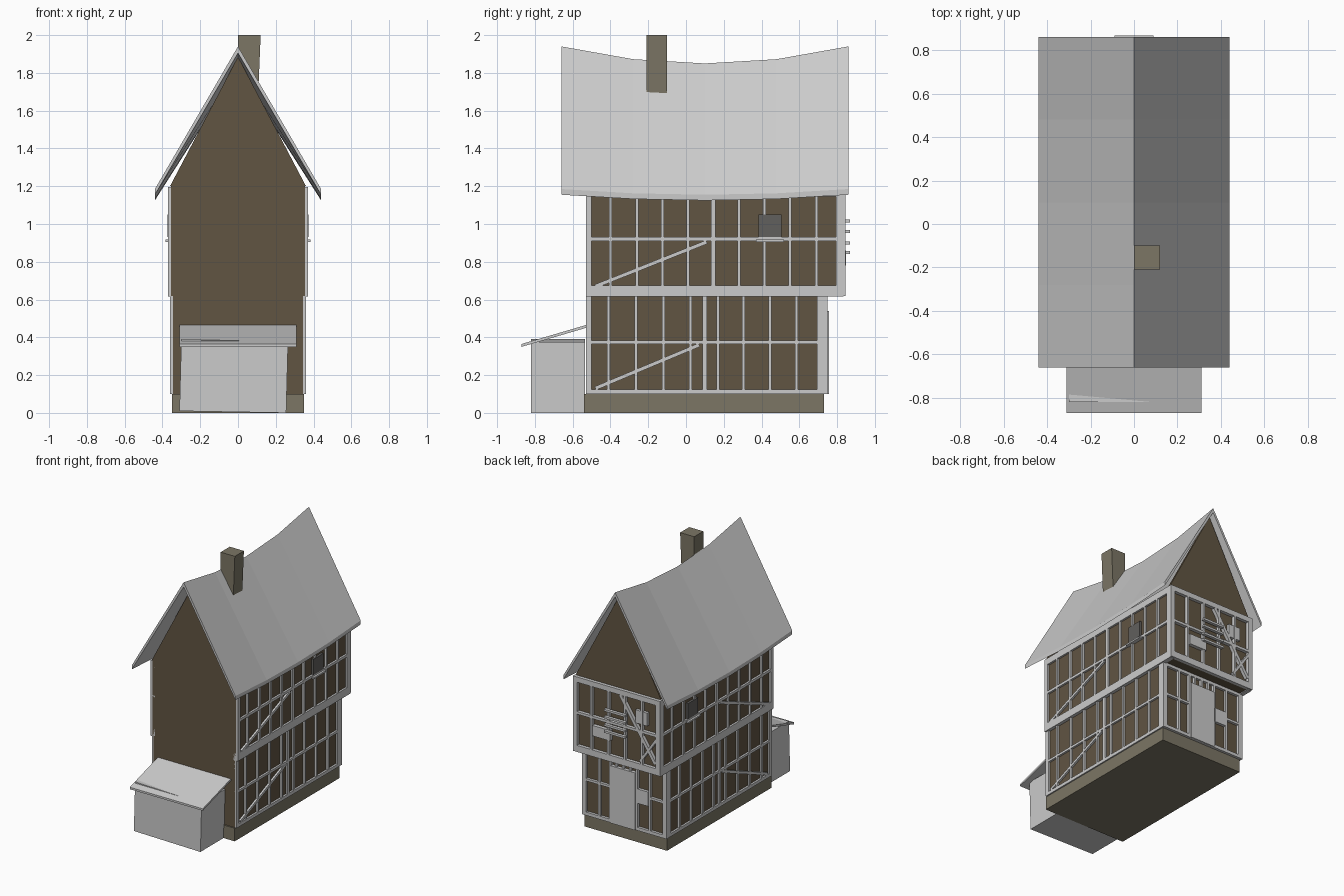
import bpy, bmesh
from mathutils import Vector


def material(name, rgb):
    m = bpy.data.materials.new(name)
    m.diffuse_color = (*rgb, 1)
    return m


BROWN = material("brown_infill", (0.12, 0.09, 0.055))
STONE = material("stone", (0.20, 0.18, 0.13))
DARK = material("dark_window", (0.12, 0.115, 0.11))


def finish(name, bm, mat=None):
    bmesh.ops.recalc_face_normals(bm, faces=bm.faces)
    me = bpy.data.meshes.new(name)
    bm.to_mesh(me)
    bm.free()
    ob = bpy.data.objects.new(name, me)
    bpy.context.collection.objects.link(ob)
    if mat:
        me.materials.append(mat)
    return ob


def loft(bm, rings):
    """Closed solid through equal-length rings of points."""
    vs = [[bm.verts.new(p) for p in r] for r in rings]
    n = len(vs[0])
    for a, b in zip(vs, vs[1:]):
        for i in range(n):
            j = (i + 1) % n
            bm.faces.new((a[i], a[j], b[j], b[i]))
    bm.faces.new(vs[0])
    bm.faces.new(vs[-1][::-1])


def box(name, x, y, z, mat=None):
    bm = bmesh.new()
    loft(bm, [[(x[0], y[0], h), (x[1], y[0], h), (x[1], y[1], h), (x[0], y[1], h)] for h in z])
    return finish(name, bm, mat)


def frame(name, bars, to3d, d0, d1, mat=None):
    """Bars (u1, z1, u2, z2, width) laid flat on a wall, from depth d0 to d1."""
    bm = bmesh.new()
    for u1, z1, u2, z2, w in bars:
        a, b = Vector((u1, z1)), Vector((u2, z2))
        t = (b - a).normalized()
        n = Vector((-t.y, t.x)) * w / 2
        loft(bm, [[to3d(p.x, p.y, d) for p in (a - n, b - n, b + n, a + n)] for d in (d0, d1)])
    return finish(name, bm, mat)


# Walls, stone footing and gables
box("stone_footing", (-0.35, 0.35), (-0.54, 0.73), (0, 0.10), STONE)
box("lower_walls", (-0.345, 0.345), (-0.53, 0.73), (0.10, 0.62), BROWN)
box("upper_walls", (-0.355, 0.355), (-0.53, 0.82), (0.62, 1.20), BROWN)
for name, y in (("front_gable", -0.53), ("back_gable", 0.80)):
    bm = bmesh.new()
    loft(bm, [[(-0.36, k, 1.20), (0.36, k, 1.20), (0, k, 1.885)] for k in (y, y + 0.02)])
    finish(name, bm, BROWN)

# Sagging roof, one slab per slope
for name, s in (("roof_right", 1), ("roof_left", -1)):
    bm = bmesh.new()
    rings = []
    for i in range(5):
        t = (i - 2) / 2
        y, ridge, eave = 0.10 + 0.76 * t, 1.85 + 0.09 * t * t, 1.155 + 0.03 * t * t
        rings.append([(0, y, ridge), (s * 0.44, y, eave),
                      (s * 0.44, y, eave - 0.03), (0, y, ridge - 0.035)])
    loft(bm, rings)
    finish(name, bm)

# Chimney, slightly wider at the top
bm = bmesh.new()
loft(bm, [[(0, -0.21, z), (x, -0.21, z), (x, -0.10, z), (0, -0.10, z)]
          for z, x in ((1.64, 0.105), (2.0, 0.12))])
finish("chimney", bm, STONE)

# Lean-to shed with sloping roof
bm = bmesh.new()
loft(bm, [[(-0.31, -0.82, 0.01), (0.255, -0.82, 0), (0.255, -0.535, 0), (-0.31, -0.535, 0.01)],
          [(-0.30, -0.82, 0.39), (0.265, -0.82, 0.375), (0.265, -0.535, 0.375), (-0.30, -0.535, 0.39)]])
finish("shed", bm)
bm = bmesh.new()
loft(bm, [[(x, -0.87, 0.35), (x, -0.53, 0.45), (x, -0.53, 0.465), (x, -0.87, 0.365)]
          for x in (-0.31, 0.31)])
finish("shed_roof", bm)

# Timber frames on both long sides
lower = [(-0.53, 0.112, 0.75, 0.112, 0.025), (-0.53, 0.373, 0.75, 0.373, 0.018),
         (-0.515, 0.10, -0.515, 0.64, 0.03), (0.722, 0.10, 0.722, 0.62, 0.055),
         (0.10, 0.10, 0.10, 0.64, 0.024), (-0.48, 0.13, 0.07, 0.36, 0.02)]
lower += [(y, 0.10, y, 0.62, 0.016) for y in
          (-0.41, -0.265, -0.12, 0.025, 0.17, 0.305, 0.445, 0.585)]
upper = [(-0.53, 0.645, 0.835, 0.645, 0.06), (-0.53, 0.92, 0.84, 0.92, 0.02),
         (-0.53, 1.17, 0.84, 1.17, 0.05), (-0.515, 0.64, -0.515, 1.19, 0.03),
         (0.82, 0.64, 0.82, 1.19, 0.05), (0.145, 0.64, 0.145, 1.19, 0.024),
         (-0.48, 0.67, 0.11, 0.905, 0.02)]
upper += [(y, 0.64, y, 1.19, 0.016) for y in
          (-0.40, -0.26, -0.125, 0.01, 0.28, 0.415, 0.55, 0.69)]
for side, s in (("right", 1), ("left", -1)):
    def on_side(u, z, d, s=s):
        return (s * d, u, z)
    frame(side + "_lower_timbers", lower, on_side, 0.335, 0.36)
    frame(side + "_upper_timbers", upper, on_side, 0.335, 0.37)
    frame(side + "_window", [(0.385, 0.99, 0.505, 0.99, 0.12)], on_side, 0.345, 0.372, DARK)
    frame(side + "_window_sill", [(0.37, 0.912, 0.52, 0.912, 0.012)], on_side, 0.35, 0.385)


# Timber frames on the back, upper floor overhanging
def on_back(u, z, d):
    return (u, d, z)


rows = [(-0.36, 0.112, 0.36, 0.112, 0.025), (-0.36, 0.373, 0.36, 0.373, 0.018),
        (-0.36, 0.61, 0.36, 0.61, 0.025)]
posts = [(x, 0.10, x, 0.62, w) for x, w in
         ((-0.342, 0.036), (-0.215, 0.016), (-0.105, 0.02), (0.12, 0.02), (0.215, 0.016), (0.342, 0.036))]
studs = [(x, 0.53, x, 0.62, 0.016) for x in (-0.05, 0.01, 0.07)]
frame("back_lower_timbers", rows + posts + studs, on_back, 0.72, 0.75)
rows = [(-0.37, 0.645, 0.37, 0.645, 0.05), (-0.37, 0.92, 0.37, 0.92, 0.02),
        (-0.37, 1.175, 0.37, 1.175, 0.04)]
posts = [(x, 0.64, x, 1.18, w) for x, w in
         ((-0.352, 0.036), (-0.215, 0.016), (-0.07, 0.016), (0.07, 0.016), (0.215, 0.016), (0.352, 0.036))]
braces = [(-0.03, 1.155, -0.33, 0.70, 0.025), (-0.20, 0.69, -0.345, 0.90, 0.018)]
frame("back_upper_timbers", rows + posts + braces, on_back, 0.81, 0.845)

# Door, panels and slats on the back
box("door", (-0.097, 0.112), (0.72, 0.757), (0.10, 0.54))
box("back_lower_window", (-0.205, -0.11), (0.72, 0.752), (0.31, 0.42))
box("back_upper_window", (-0.26, -0.16), (0.81, 0.842), (0.975, 1.075))
box("back_panel", (0.05, 0.20), (0.81, 0.848), (0.78, 0.86))
frame("back_slats", [(-0.09, z, 0.09, z, 0.016) for z in (0.85, 0.90, 0.96, 1.015)],
      on_back, 0.845, 0.868)
